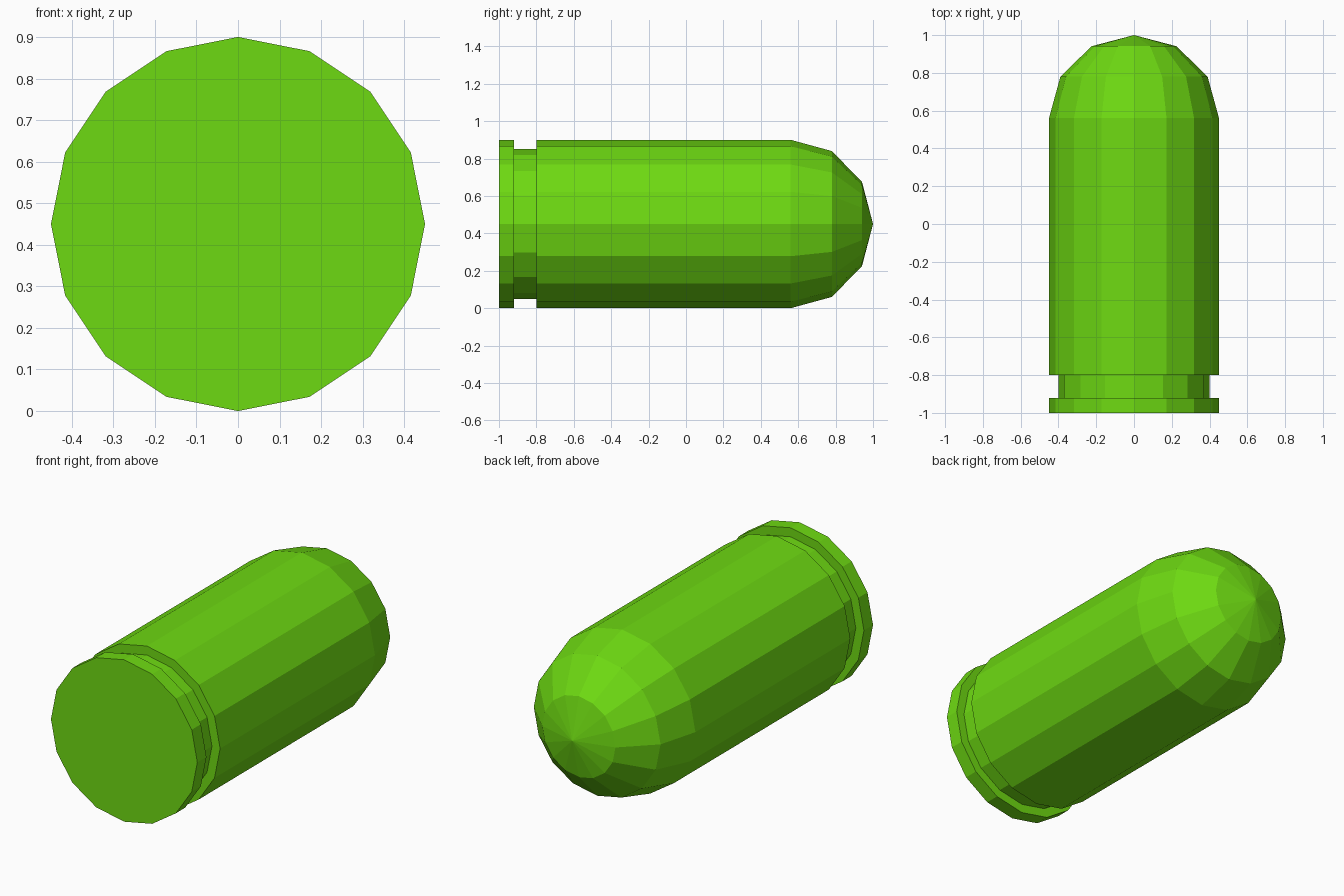
import bpy, bmesh
from math import sin, cos, pi, radians

if "Cube" in bpy.data.objects:
    bpy.data.objects.remove(bpy.data.objects["Cube"])

SIDES = 16
AXIS_Z = 0.45

green = bpy.data.materials.new("lime_green")
green.diffuse_color = (0.155, 0.70, 0.006, 1)
green.use_nodes = True
green.node_tree.nodes["Principled BSDF"].inputs["Base Color"].default_value = green.diffuse_color


def lathe(name, profile):
    """Revolve (radius, y) points about the long axis; radius 0 makes a tip."""
    bm = bmesh.new()
    rings = []
    for r, y in profile:
        if r == 0:
            rings.append([bm.verts.new((0, y, AXIS_Z))])
        else:
            rings.append([bm.verts.new((r * sin(2 * pi * i / SIDES), y,
                                        AXIS_Z + r * cos(2 * pi * i / SIDES)))
                          for i in range(SIDES)])
    for a, b in zip(rings, rings[1:]):
        for i in range(SIDES):
            j = (i + 1) % SIDES
            bm.faces.new([a[i], a[j], b[0]] if len(b) == 1 else [a[i], a[j], b[j], b[i]])
    bm.faces.new(rings[0])  # flat base
    bmesh.ops.recalc_face_normals(bm, faces=bm.faces)
    mesh = bpy.data.meshes.new(name)
    bm.to_mesh(mesh)
    bm.free()
    mesh.materials.append(green)
    obj = bpy.data.objects.new(name, mesh)
    bpy.context.collection.objects.link(obj)
    return obj


# Rim, extraction groove and straight case
profile = [(0.45, -1), (0.45, -0.92), (0.40, -0.92), (0.40, -0.80), (0.45, -0.80)]
# Rounded nose in three 30 degree steps, ending in a point
profile += [(0.45 * cos(radians(a)), 0.56 + 0.44 * sin(radians(a))) for a in (0, 30, 60)]
profile.append((0, 1))

lathe("bullet_body", profile)
